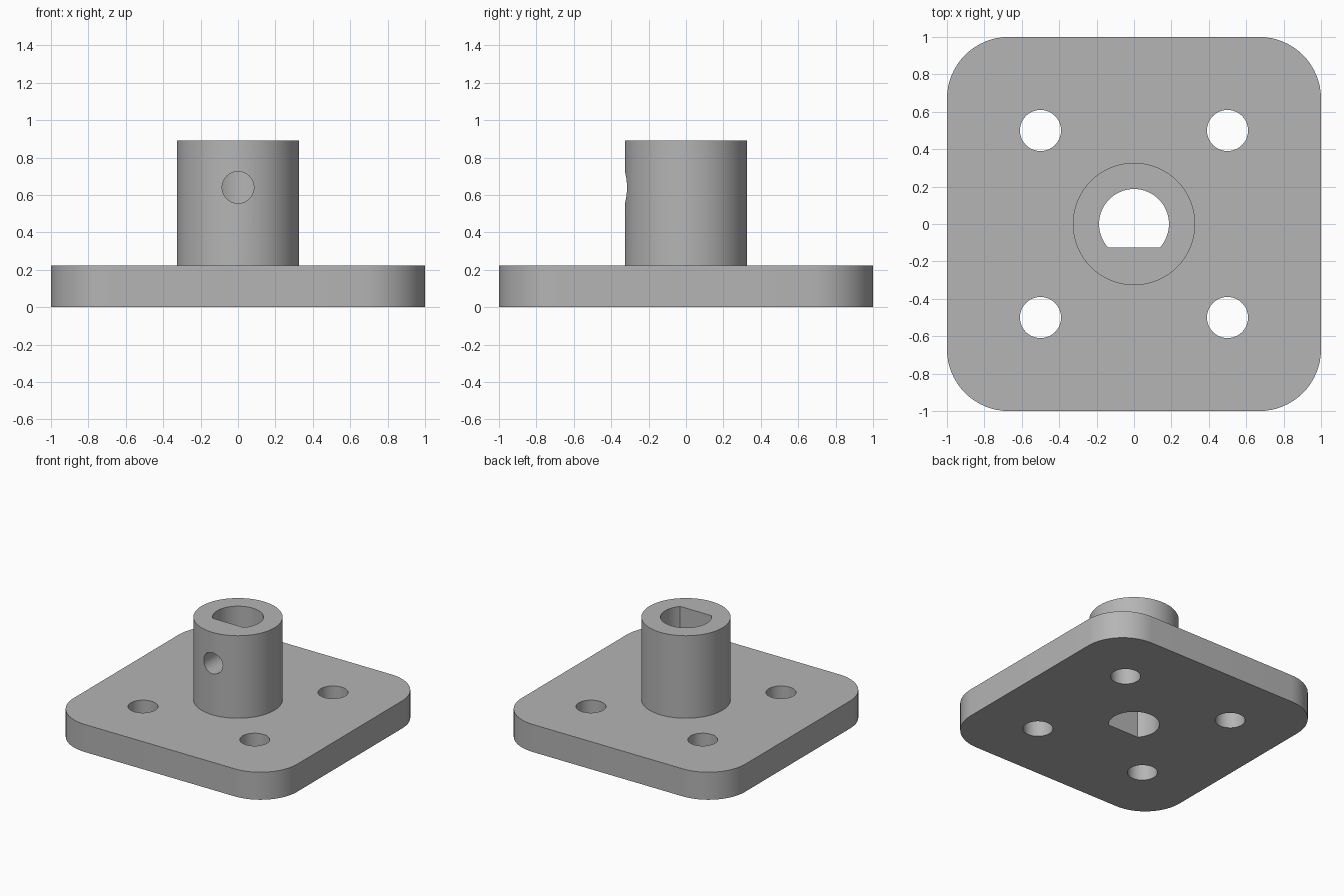
import bpy
import bmesh
import math
from mathutils import Matrix, Vector

cube = bpy.data.objects.get("Cube")
if cube:
    bpy.data.objects.remove(cube, do_unlink=True)

# Dimensions
PLATE_HALF, PLATE_TOP, CORNER_R = 1.0, 0.223, 0.33
HUB_R, HUB_TOP = 0.327, 0.89
BORE_R, BORE_FLAT = 0.187, 0.125
BOLT_R, BOLT_POS = 0.11, 0.5
SCREW_R, SCREW_Z = 0.085, 0.64

# Single grey material
grey = bpy.data.materials.new("plain grey")
grey.use_nodes = True
colour = (0.46, 0.46, 0.46, 1)
grey.diffuse_color = colour
grey.node_tree.nodes["Principled BSDF"].inputs["Base Color"].default_value = colour


def arc(cx, cy, r, start, end, steps):
    """Points along an arc, both ends included."""
    angles = [start + (end - start) * i / steps for i in range(steps + 1)]
    return [(cx + r * math.cos(a), cy + r * math.sin(a)) for a in angles]


def circle(cx, cy, r, steps):
    return arc(cx, cy, r, 0, math.tau, steps)[:-1]


def prism(name, outline, z0, z1):
    """Extrude a closed outline from z0 to z1."""
    bm = bmesh.new()
    base = bm.faces.new([bm.verts.new((x, y, z0)) for x, y in outline])
    top = bmesh.ops.extrude_face_region(bm, geom=[base])["geom"]
    verts = [v for v in top if isinstance(v, bmesh.types.BMVert)]
    bmesh.ops.translate(bm, verts=verts, vec=Vector((0, 0, z1 - z0)))
    bmesh.ops.recalc_face_normals(bm, faces=bm.faces)
    mesh = bpy.data.meshes.new(name)
    bm.to_mesh(mesh)
    bm.free()
    mesh.materials.append(grey)
    obj = bpy.data.objects.new(name, mesh)
    bpy.context.collection.objects.link(obj)
    return obj


def combine(target, tool, operation):
    """Apply a boolean and remove the tool object."""
    tool.hide_render = True
    mod = target.modifiers.new(tool.name, "BOOLEAN")
    mod.operation, mod.object, mod.solver = operation, tool, "EXACT"
    bpy.context.view_layer.objects.active = target
    bpy.ops.object.modifier_apply(modifier=mod.name)
    bpy.data.objects.remove(tool, do_unlink=True)


# Square base plate with rounded corners
inner = PLATE_HALF - CORNER_R
outline = []
for i, (sx, sy) in enumerate([(1, 1), (-1, 1), (-1, -1), (1, -1)]):
    start = i * math.pi / 2
    outline += arc(sx * inner, sy * inner, CORNER_R, start, start + math.pi / 2, 16)
flange = prism("mounting_flange", outline, 0, PLATE_TOP)

# Upright shaft hub
combine(flange, prism("hub", circle(0, 0, HUB_R, 72), PLATE_TOP / 2, HUB_TOP), "UNION")

# D-shaped bore through hub and plate, flat towards the front
flat = math.asin(BORE_FLAT / BORE_R)
d_shape = arc(0, 0, BORE_R, -flat, math.pi + flat, 48)
combine(flange, prism("bore_cutter", d_shape, -0.1, HUB_TOP + 0.1), "DIFFERENCE")

# Four bolt holes
for sx in (-1, 1):
    for sy in (-1, 1):
        hole = circle(sx * BOLT_POS, sy * BOLT_POS, BOLT_R, 40)
        combine(flange, prism("bolt_cutter", hole, -0.1, PLATE_TOP + 0.1), "DIFFERENCE")

# Set-screw hole through the front wall of the hub, ending in the bore
screw = prism("screw_cutter", circle(0, 0, SCREW_R, 40), 0.05, 0.5)
screw.data.transform(Matrix.Translation((0, 0, SCREW_Z)) @ Matrix.Rotation(math.pi / 2, 4, "X"))
combine(flange, screw, "DIFFERENCE")

# Smooth curved walls, sharp rims
bpy.ops.object.select_all(action="DESELECT")
flange.select_set(True)
bpy.context.view_layer.objects.active = flange
bpy.ops.object.shade_smooth_by_angle(angle=math.radians(30))
